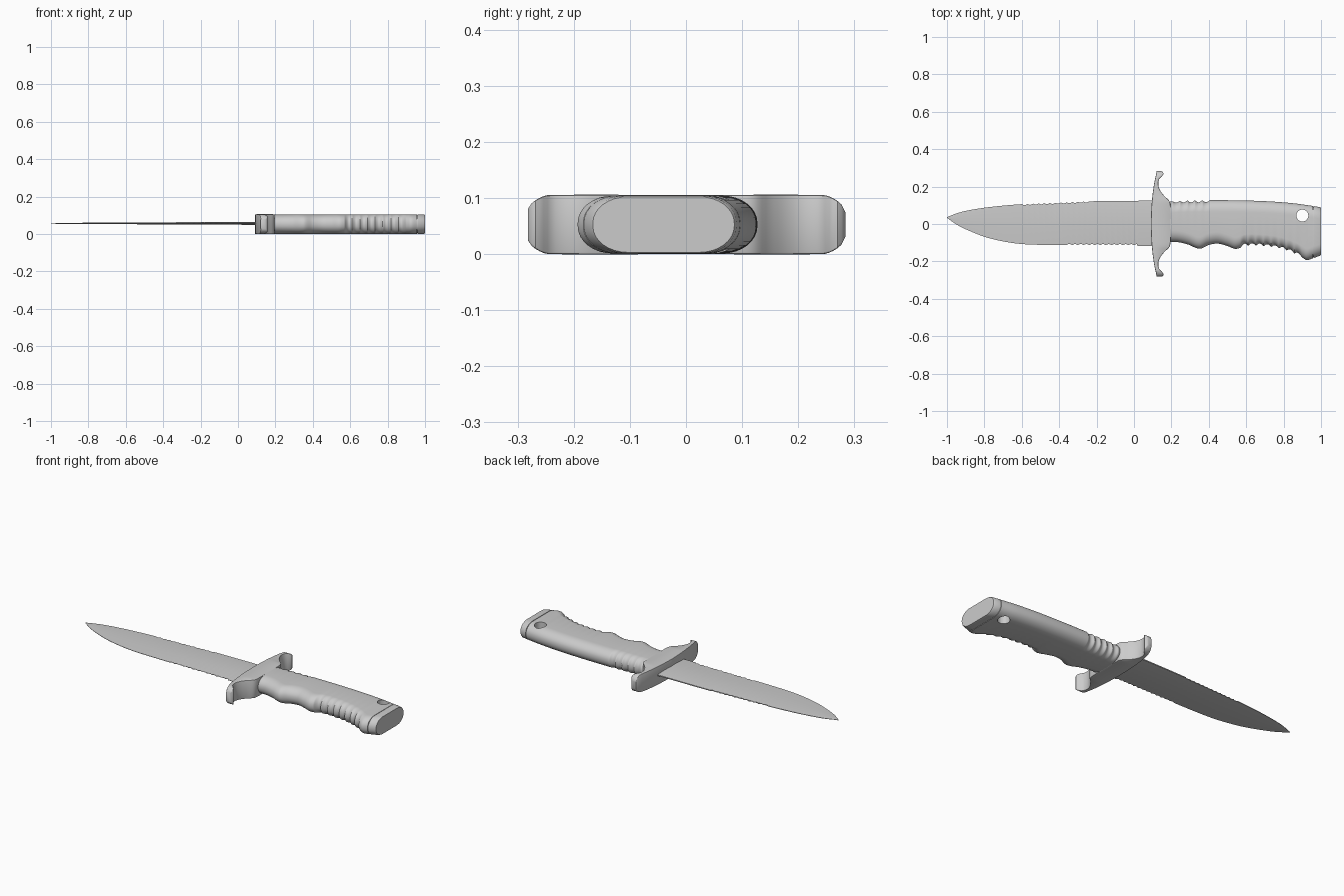
import bpy, bmesh, math

cube = bpy.data.objects.get("Cube")
if cube:
    bpy.data.objects.remove(cube, do_unlink=True)

MID = 0.0525  # height of the centre plane

grey = bpy.data.materials.new("steel grey")
grey.use_nodes = True
grey.diffuse_color = (0.6, 0.6, 0.6, 1)
grey.node_tree.nodes["Principled BSDF"].inputs["Base Color"].default_value = (0.6, 0.6, 0.6, 1)


def curve(points, t):
    """Smooth interpolation through (position, value) points."""
    n = len(points)
    if t <= points[0][0]:
        return points[0][1]
    for i in range(n - 1):
        (x0, v0), (x1, v1) = points[i], points[i + 1]
        if t <= x1:
            a, b = points[max(i - 1, 0)], points[min(i + 2, n - 1)]
            h = x1 - x0
            m0 = (v1 - a[1]) / (x1 - a[0]) * h
            m1 = (b[1] - v0) / (b[0] - x0) * h
            s = (t - x0) / h
            return ((2*s**3 - 3*s**2 + 1) * v0 + (s**3 - 2*s**2 + s) * m0
                    + (3*s**2 - 2*s**3) * v1 + (s**3 - s**2) * m1)
    return points[-1][1]


def loft(name, rings, angle):
    """Skin a list of equal-length point rings and cap both ends."""
    bm = bmesh.new()
    loops = [[bm.verts.new(p) for p in ring] for ring in rings]
    n = len(loops[0])
    for a, b in zip(loops, loops[1:]):
        for i in range(n):
            j = (i + 1) % n
            bm.faces.new((a[i], a[j], b[j], b[i]))
    bm.faces.new(loops[0])
    bm.faces.new(loops[-1])
    bmesh.ops.recalc_face_normals(bm, faces=bm.faces)
    mesh = bpy.data.meshes.new(name)
    bm.to_mesh(mesh)
    bm.free()
    mesh.materials.append(grey)
    obj = bpy.data.objects.new(name, mesh)
    bpy.context.collection.objects.link(obj)
    smooth(obj, angle)
    return obj


def smooth(obj, angle):
    bpy.ops.object.select_all(action="DESELECT")
    obj.select_set(True)
    bpy.context.view_layer.objects.active = obj
    bpy.ops.object.shade_smooth_by_angle(angle=math.radians(angle))


def rounded(lo, hi, half, ru, rv, steps):
    """Rounded rectangle as (u, v) points, with v measured from the middle."""
    pts = []
    for k, (su, sv) in enumerate(((1, 1), (-1, 1), (-1, -1), (1, -1))):
        cu = hi - ru if su > 0 else lo + ru
        for i in range(steps + 1):
            a = math.pi / 2 * (k + i / steps)
            pts.append((cu + ru * math.cos(a), sv * (half - rv) + rv * math.sin(a)))
    return pts


def stations(a, b, n):
    return [a + (b - a) * i / n for i in range(n + 1)]


def ripple(x, a, b, pitch, depth):
    """Depth of a row of scalloped notches between a and b."""
    if not a < x < b:
        return 0
    return depth * abs(math.sin(math.pi * (x - a) / pitch))


# Blade: diamond-ground section with saw notches on both edges
spine = [(-1, 0.037), (-0.95, 0.056), (-0.9, 0.07), (-0.8, 0.087), (-0.7, 0.098),
         (-0.6, 0.106), (-0.4, 0.115), (-0.2, 0.122), (0.12, 0.125)]
edge = [(-1, 0.033), (-0.95, -0.002), (-0.9, -0.028), (-0.8, -0.068), (-0.7, -0.093),
        (-0.6, -0.107), (-0.45, -0.112), (0.12, -0.114)]
rings = []
for x in stations(-1, 0.12, 224):
    top = curve(spine, x) - ripple(x, -0.6, -0.24, 0.03, 0.006)
    low = curve(edge, x) + ripple(x, -0.36, 0.02, 0.03, 0.006)
    if x > 0.02:
        low -= 0.004
    t = curve([(-1, 0.002), (-0.7, 0.004), (0.12, 0.008)], x)
    w = top - low
    z = 0.057
    rings.append([(x, low, z - 0.001), (x, low + w * 0.35, z - t), (x, top - w * 0.2, z - t),
                  (x, top, z - t * 0.4), (x, top, z + t * 0.4), (x, top - w * 0.2, z + t),
                  (x, low + w * 0.35, z + t), (x, low, z + 0.001)])
loft("blade", rings, 30)

# Guard: crossbar with swept tips, flared where it meets the handle
front = [(0, 0.09), (0.1, 0.094), (0.2, 0.105), (0.285, 0.122)]
rear = [(0, 0.195), (0.1, 0.195), (0.125, 0.188), (0.15, 0.162), (0.18, 0.14), (0.21, 0.13),
        (0.24, 0.135), (0.26, 0.153), (0.272, 0.158), (0.285, 0.145)]
height = [(0, 0.0525), (0.245, 0.0525), (0.262, 0.047), (0.275, 0.038), (0.281, 0.03), (0.284, 0.022)]
rings = []
for y in stations(-0.282, 0.284, 80):
    d = abs(y)
    rings.append([(u, y, MID + v) for u, v in
                  rounded(curve(front, d), curve(rear, d), curve(height, d), 0.004, 0.004, 2)])
loft("guard", rings, 35)

# Handle: oval section with finger swells, thumb ridges and grip notches
back = [(0.19, 0.118), (0.22, 0.125), (0.5, 0.127), (0.7, 0.122), (0.85, 0.111), (0.96, 0.096)]
belly = [(0.19, -0.095), (0.24, -0.098), (0.29, -0.11), (0.35, -0.132), (0.4, -0.112),
         (0.45, -0.105), (0.5, -0.118), (0.545, -0.133), (0.6, -0.117), (0.7, -0.12),
         (0.78, -0.132), (0.85, -0.155), (0.9, -0.18), (0.925, -0.193), (0.96, -0.182)]


def oval(x, lo, hi, half):
    return [(x, y, MID + v) for y, v in rounded(lo, hi, half, 0.062, half * 0.94, 8)]


rings = []
for x in stations(0.19, 0.957, 230):
    hi, lo, half = curve(back, x), curve(belly, x), 0.0515
    ring = oval(x, lo, hi, half)
    up, dn = ripple(x, 0.205, 0.405, 0.04, 0.011), ripple(x, 0.57, 0.9, 0.041, 0.013)
    shaped = []
    for px, y, z in ring:
        # notches fade out toward the flat sides
        if y > hi - 0.062:
            y -= up * ((y - hi + 0.062) / 0.062) ** 0.5
        elif y < lo + 0.062:
            y += dn * ((lo + 0.062 - y) / 0.062) ** 0.5
        shaped.append((px, y, z))
    rings.append(shaped)
handle = loft("handle", rings, 40)

# Lanyard hole through the handle
bpy.ops.mesh.primitive_cylinder_add(vertices=32, radius=0.032, depth=0.4, location=(0.9, 0.045, MID))
cutter = bpy.context.object
cutter.name = "hole_cutter"
cutter.data.materials.append(grey)
cut = handle.modifiers.new("lanyard_hole", "BOOLEAN")
cut.operation, cut.solver, cut.object = "DIFFERENCE", "EXACT", cutter
bpy.context.view_layer.update()
drilled = bpy.data.meshes.new_from_object(handle.evaluated_get(bpy.context.evaluated_depsgraph_get()))
handle.modifiers.clear()
handle.data = drilled
bpy.data.objects.remove(cutter, do_unlink=True)
smooth(handle, 40)

# Pommel: end cap set off from the handle by a thin seam
rings = [oval(0.95, -0.175, 0.088, 0.046), oval(0.96, -0.176, 0.09, 0.048), oval(0.96, -0.182, 0.096, 0.052),
         oval(0.994, -0.17, 0.09, 0.0515), oval(1.0, -0.166, 0.086, 0.0495)]
loft("pommel", rings, 30)
